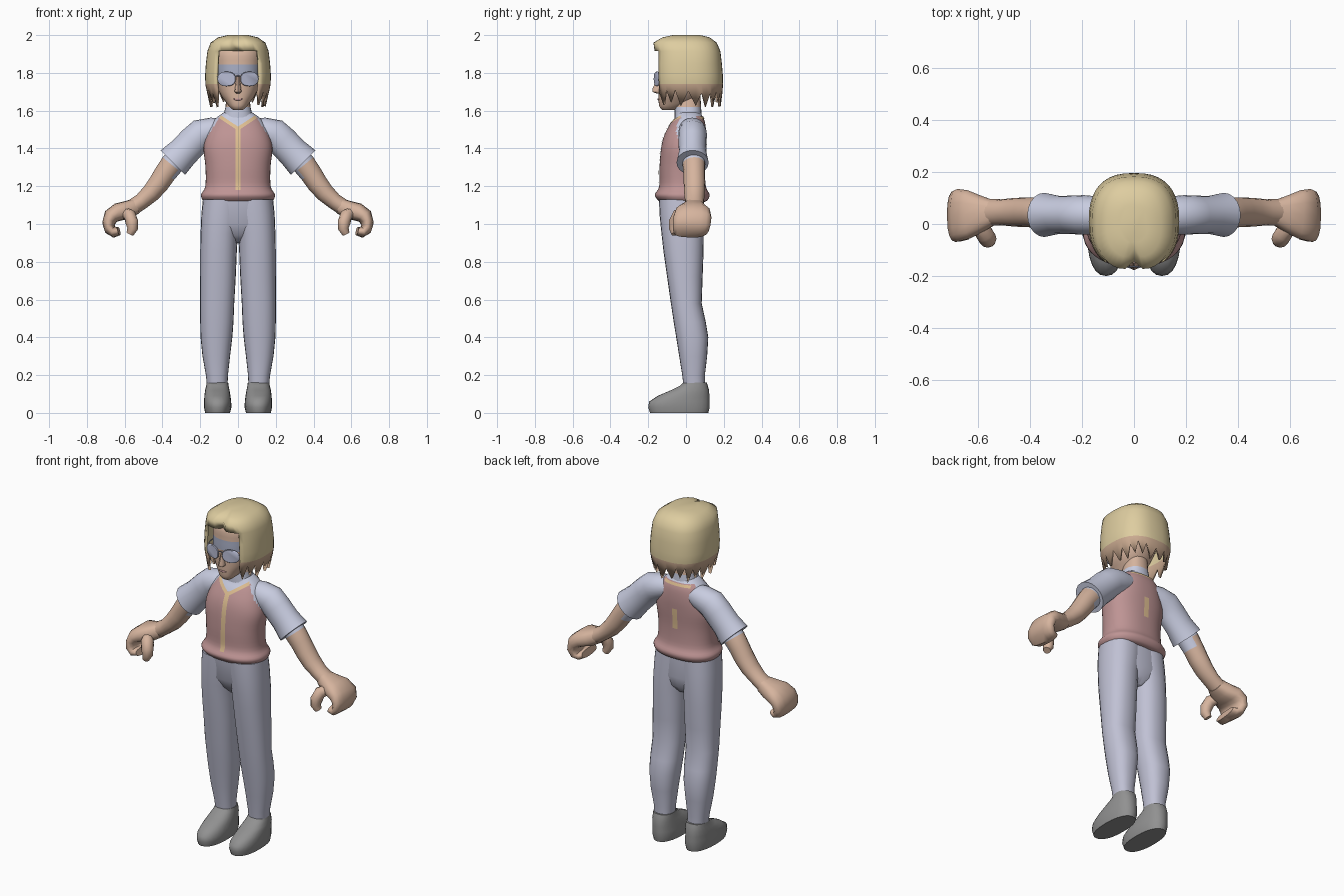
import bpy, bmesh, math, random
from mathutils import Vector
from mathutils.bvhtree import BVHTree

if "Cube" in bpy.data.objects:
    bpy.data.objects.remove(bpy.data.objects["Cube"])

random.seed(4)
MATS = {}


def colour(name, r, g, b):
    m = bpy.data.materials.new(name)
    m.diffuse_color = [((c / 255 + 0.055) / 1.055) ** 2.4 for c in (r, g, b)] + [1]
    m.use_nodes = True
    m.node_tree.nodes["Principled BSDF"].inputs["Base Color"].default_value = m.diffuse_color
    MATS[name] = m


for spec in (("blonde", 222, 205, 160), ("hair_tip_brown", 202, 170, 144), ("skin", 214, 180, 158),
             ("rose", 190, 148, 148), ("pale_blue", 200, 204, 224), ("trouser_blue", 192, 193, 212),
             ("grey", 145, 145, 145), ("gold", 222, 190, 145), ("lens_blue", 184, 188, 212),
             ("brow_blue", 166, 172, 194)):
    colour(*spec)


def build(name, rings, mats, rule=None, mirror=False, caps=True, skip=None, sharp=50):
    """Join rings of points into one skin; rule(centre) picks the material slot."""
    bm = bmesh.new()
    vr = [[bm.verts.new(p) for p in ring] for ring in rings]
    n = len(vr[0])
    for r, (a, b) in enumerate(zip(vr, vr[1:])):
        for i in range(n):
            if skip and skip(r, i):
                continue
            j = (i + 1) % n
            bm.faces.new((a[i], a[j], b[j], b[i]))
    if caps:
        bm.faces.new(vr[0])
        if caps == True:
            bm.faces.new(vr[-1])
    bmesh.ops.recalc_face_normals(bm, faces=bm.faces)
    for f in bm.faces:
        f.smooth = True
        if rule:
            f.material_index = rule(f.calc_center_median())
    return finish(name, bm, mats, mirror, sharp)


def finish(name, bm, mats, mirror=False, sharp=50):
    me = bpy.data.meshes.new(name)
    bm.to_mesh(me)
    bm.free()
    for m in mats:
        me.materials.append(MATS[m])
    me.set_sharp_from_angle(angle=math.radians(sharp))
    ob = bpy.data.objects.new(name, me)
    bpy.context.collection.objects.link(ob)
    if mirror:
        ob.modifiers.new("mirror", 'MIRROR').use_mirror_merge = False
    return ob


def spow(v, e):
    return math.copysign(abs(v) ** e, v)


def refine(rows, k):
    """Smooth interpolation between profile rows."""
    out = []
    for i in range(len(rows) - 1):
        p0, p1, p2, p3 = (rows[max(0, min(len(rows) - 1, i + d))] for d in (-1, 0, 1, 2))
        for s in range(k):
            t = s / k
            out.append(tuple(0.5 * (2 * b + (c - a) * t + (2 * a - 5 * b + 4 * c - d) * t * t
                                    + (3 * b - a - 3 * c + d) * t ** 3)
                             for a, b, c, d in zip(p0, p1, p2, p3)))
    return out + [rows[-1]]


def stack(rows, n=24, p=2.3):
    """Horizontal rings from rows of (z, x0, x1, y0, y1)."""
    rings = []
    for z, x0, x1, y0, y1 in rows:
        ring = []
        for i in range(n):
            a = math.tau * i / n
            ring.append(Vector(((x0 + x1) / 2 + (x1 - x0) / 2 * spow(math.sin(a), 2 / p),
                                (y0 + y1) / 2 - (y1 - y0) / 2 * spow(math.cos(a), 2 / p), z)))
        rings.append(ring)
    return rings


def sym(rows):
    return [(z, -rx, rx, y0, y1) for z, rx, y0, y1 in rows]


def tube(rows, n=16, p=2.0):
    """Rings square to a path, rows of (x, y, z, half width in y, half height)."""
    rings = []
    for i, (x, y, z, hu, hv) in enumerate(rows):
        t = (Vector(rows[min(i + 1, len(rows) - 1)][:3]) - Vector(rows[max(i - 1, 0)][:3])).normalized()
        u = Vector((0, 1, 0))
        u = (u - t * t.dot(u)).normalized()
        v = t.cross(u)
        angs = [math.tau * k / n for k in range(n)]
        rings.append([Vector((x, y, z)) + u * hu * spow(math.cos(a), 2 / p)
                      + v * hv * spow(math.sin(a), 2 / p) for a in angs])
    return rings


# Shoes, legs and hips
build("shoe", stack([(0, .042, .174, -.19, .118), (.03, .035, .18, -.2, .125), (.06, .036, .18, -.195, .125),
                     (.09, .04, .178, -.15, .124), (.12, .045, .174, -.08, .122), (.145, .05, .168, -.03, .115),
                     (.16, .052, .166, -.015, .11)]), ["grey"], mirror=True)
build("trouser_leg", stack([(.13, .056, .163, -.012, .1), (.2, .053, .17, -.02, .1), (.3, .042, .188, -.036, .112),
                            (.4, .03, .198, -.052, .118), (.48, .024, .2, -.065, .105), (.58, .02, .2, -.08, .083),
                            (.72, .012, .2, -.1, .088), (.86, .006, .2, -.12, .093), (.95, .0, .198, -.13, .094),
                            (1.05, -.02, .194, -.14, .093), (1.13, -.03, .186, -.143, .09)]),
      ["trouser_blue"], mirror=True)
build("hips", stack(sym([(.9, .04, -.06, .05), (.94, .13, -.1, .08), (1.0, .188, -.132, .092),
                         (1.13, .186, -.145, .09)])), ["trouser_blue"])


# Torso: rose vest over a pale blue shirt
def torso_rule(c):
    if c.z > 1.42 and abs(c.x) > .187 - (c.z - 1.42) * .6:
        return 1
    if c.y < .02 and c.z > 1.505 + .65 * abs(c.x):
        return 1
    return 1 if c.z > 1.572 else 0


torso = build("vest", stack(refine(sym([
    (1.115, .165, -.13, .09), (1.125, .185, -.147, .113), (1.155, .196, -.165, .125), (1.2, .173, -.142, .105),
    (1.3, .172, -.14, .1), (1.4, .182, -.132, .105), (1.47, .167, -.115, .107), (1.53, .14, -.083, .102),
    (1.565, .112, -.058, .09), (1.59, .075, -.05, .075)]), 4), n=64), ["rose", "pale_blue"], torso_rule)
tree = BVHTree.FromPolygons([v.co for v in torso.data.vertices], [p.vertices[:] for p in torso.data.polygons])


def ribbon(name, a, b, width, side, mirror=False):
    """Thin trim laid on the torso from (x, z) a to b; side -1 is the front."""
    a, b = Vector(a), Vector(b)
    d = (b - a).normalized()
    off = Vector((-d.y, d.x)) * width / 2
    bm = bmesh.new()
    rows = []
    for i in range(17):
        row = []
        for s in (-1, 0, 1):
            q = a.lerp(b, i / 16) + off * s
            hit = tree.ray_cast(Vector((q.x, side, q.y)), Vector((0, -side, 0)))[0]
            row.append(bm.verts.new((q.x, (hit.y if hit else side * .05) + side * .004, q.y)))
        rows.append(row)
    for r, s in zip(rows, rows[1:]):
        for k in (0, 1):
            f = bm.faces.new((r[k], r[k + 1], s[k + 1], s[k]))
            f.smooth = True
            f.normal_update()
            if f.normal.y * side < 0:
                f.normal_flip()
    finish(name, bm, ["gold"], mirror)


ribbon("front_placket", (0, 1.18), (0, 1.51), .028, -1)
ribbon("neck_trim", (0, 1.505), (.095, 1.568), .018, -1, True)
ribbon("back_neck_trim", (0, 1.562), (.085, 1.562), .014, 1, True)
ribbon("back_stripe", (0, 1.3), (0, 1.42), .032, 1)

# Neck: shirt collar below, skin above
build("neck", stack(sym([(1.55, .085, -.06, .085), (1.585, .075, -.06, .082), (1.62, .066, -.06, .08),
                         (1.7, .06, -.05, .075)])), ["pale_blue", "skin"], lambda c: int(c.z > 1.625))

# Arms
build("sleeve", tube([(.07, .03, 1.505, .06, .055), (.13, .033, 1.495, .072, .07), (.195, .035, 1.475, .076, .082),
                      (.235, .035, 1.437, .074, .083), (.29, .035, 1.38, .073, .083),
                      (.345, .035, 1.325, .085, .092)], 20), ["pale_blue"], mirror=True)
build("forearm", tube([(.31, .04, 1.36, .06, .06), (.35, .042, 1.315, .06, .062), (.385, .044, 1.268, .057, .058),
                       (.42, .045, 1.215, .057, .055), (.46, .045, 1.165, .055, .05), (.51, .045, 1.12, .05, .043),
                       (.57, .045, 1.08, .052, .043)], 16), ["pale_blue", "skin"],
      lambda c: int(c.x - c.z > -.93), mirror=True)
# Hand: curled mitten and thumb
build("fist", tube([(.54, .045, 1.095, .048, .042), (.585, .04, 1.075, .07, .048), (.635, .037, 1.063, .093, .048),
                    (.672, .035, 1.04, .1, .042), (.685, .03, 1.005, .1, .034), (.678, .025, .972, .095, .03),
                    (.655, .02, .956, .088, .028), (.63, .018, .962, .078, .022)], 16, 2.6),
      ["skin"], mirror=True)
build("thumb", tube([(.6, .0, 1.06, .03, .03), (.573, -.04, 1.045, .036, .034), (.562, -.058, 1.01, .034, .034),
                     (.558, -.06, .975, .03, .028), (.572, -.055, .948, .022, .02)], 12), ["skin"], mirror=True)

# Head with a tinted brow band
build("head", stack(refine(sym([
    (1.603, .025, -.125, -.06), (1.62, .045, -.14, -.02), (1.65, .068, -.145, .04), (1.7, .1, -.145, .085),
    (1.785, .12, -.145, .13), (1.845, .126, -.142, .15), (1.91, .125, -.135, .15), (1.96, .09, -.09, .11)]), 3),
    n=32), ["skin", "brow_blue"], lambda c: int(c.y < -.05 and 1.785 < c.z < 1.845 and abs(c.x) < .11))
build("nose", stack(sym([(1.69, .008, -.155, -.12), (1.7, .019, -.178, -.12), (1.715, .016, -.178, -.12),
                         (1.78, .008, -.15, -.12)]), 8), ["skin"])
build("mouth", tube([(0, -.1475, 1.66, .003, .005), (.012, -.1465, 1.66, .003, .005),
                     (.024, -.143, 1.661, .002, .002)], 8), ["rose"], mirror=True)


# Sunglasses: tilted lens plates, bridge and temples
def lens_ring(depth, k):
    tilt = math.radians(16)
    ring = []
    for i in range(20):
        a = math.tau * i / 20
        u = .05 * k * spow(math.cos(a), .85)
        ring.append(Vector((.06 + u * math.cos(tilt), -.155 + u * math.sin(tilt) + depth,
                            1.768 + .039 * k * spow(math.sin(a), .85))))
    return ring


build("lens", [lens_ring(-.003, .94), lens_ring(0, 1), lens_ring(.004, 1)], ["lens_blue"], mirror=True)
build("glasses_bridge", tube([(0, -.163, 1.785, .003, .003), (.018, -.165, 1.78, .003, .003)], 8),
      ["brow_blue"], mirror=True)
build("glasses_temple", tube([(.107, -.141, 1.78, .003, .004), (.128, -.08, 1.785, .003, .004),
                              (.132, .02, 1.785, .003, .004)], 8), ["brow_blue"], mirror=True)

# Hair: shell with an open front, parted fringe and jagged tips
N = 40
hair = stack(sym([(2.0, .055, -.07, .075), (1.988, .105, -.13, .125), (1.96, .145, -.178, .163),
                  (1.915, .162, -.172, .182), (1.85, .17, -.175, .19), (1.79, .174, -.175, .195),
                  (1.74, .173, -.172, .196), (1.7, .165, -.168, .193)]), N, 2.5)
for r, ring in enumerate(hair):
    if 0 < r < 4:
        ring[0].y += .035
        ring[1].y += .004
        ring[-1].y += .004
for i, p in enumerate(hair[-1]):
    if i % 2:
        p.z = random.uniform(1.615, 1.65)
        p.x *= .9
        p.y *= .96
    else:
        p.z = random.uniform(1.69, 1.715)
hair_ob = build("hair", hair, ["blonde", "hair_tip_brown"], lambda c: int(c.z < 1.735), caps="top",
                skip=lambda r, i: r >= 3 and (i < 4 or i >= N - 4), sharp=70)
thick = hair_ob.modifiers.new("thickness", 'SOLIDIFY')
thick.thickness = .014
thick.offset = -1
